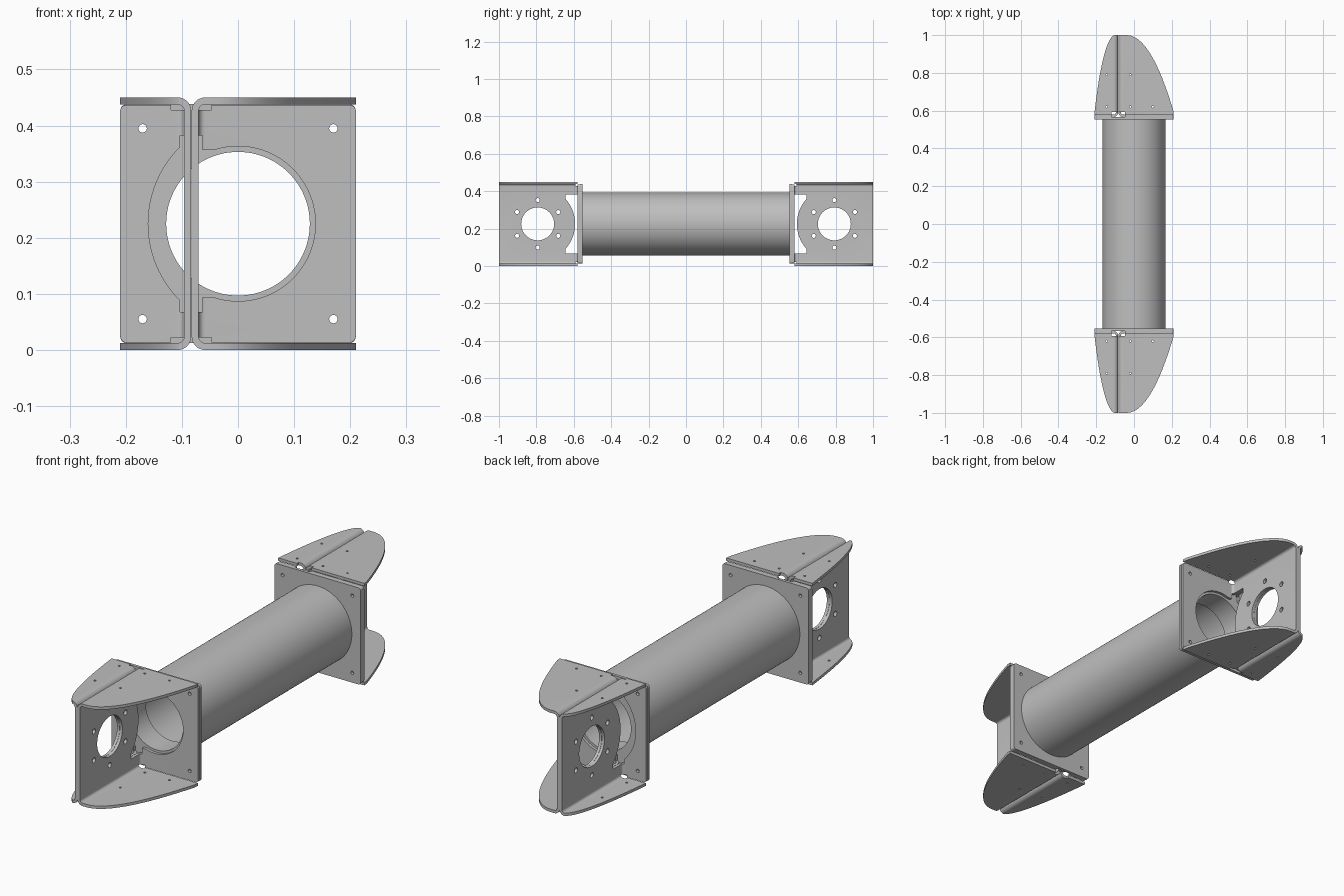
import bpy, bmesh, math

if "Cube" in bpy.data.objects:
    bpy.data.objects.remove(bpy.data.objects["Cube"])

CZ = 0.225          # height of the tube axis
XW = -0.083         # plane where the two brackets meet
T, R = 0.0125, 0.024  # sheet thickness, outer bend radius
YB = -0.567         # back of the bracket base

grey = bpy.data.materials.new("grey_metal")
grey.diffuse_color = (0.52, 0.52, 0.52, 1)
grey.use_nodes = True
grey.node_tree.nodes["Principled BSDF"].inputs["Base Color"].default_value = grey.diffuse_color


def prism(name, pts, axis, a, b):
    """Extrude a closed 2D outline along one axis from a to b."""
    place = {'x': lambda u, v, w: (w, u, v),
             'y': lambda u, v, w: (u, w, v),
             'z': lambda u, v, w: (u, v, w)}[axis]
    bm = bmesh.new()
    face = bm.faces.new([bm.verts.new(place(u, v, a)) for u, v in pts])
    new = bmesh.ops.extrude_face_region(bm, geom=[face])['geom']
    d = place(0, 0, b - a)
    bmesh.ops.translate(bm, vec=d, verts=[g for g in new if isinstance(g, bmesh.types.BMVert)])
    bmesh.ops.recalc_face_normals(bm, faces=bm.faces)
    me = bpy.data.meshes.new(name)
    bm.to_mesh(me)
    bm.free()
    me.materials.append(grey)
    ob = bpy.data.objects.new(name, me)
    bpy.context.collection.objects.link(ob)
    return ob


def arc(cx, cy, r, a0, a1, n=8):
    return [(cx + r * math.cos(math.radians(a0 + (a1 - a0) * i / n)),
             cy + r * math.sin(math.radians(a0 + (a1 - a0) * i / n))) for i in range(n + 1)]


def circle(cx, cy, r, n=32):
    return arc(cx, cy, r, 0, 360, n)[:-1]


def rect(x0, y0, x1, y1):
    return [(x0, y0), (x1, y0), (x1, y1), (x0, y1)]


def bezier(p, q, r, n=20):
    return [tuple((1 - t) ** 2 * p[k] + 2 * t * (1 - t) * q[k] + t * t * r[k] for k in (0, 1))
            for t in (i / n for i in range(n + 1))]


def rounded(x0, z0, x1, z1, r):
    return (arc(x1 - r, z1 - r, r, 0, 90, 5) + arc(x0 + r, z1 - r, r, 90, 180, 5)
            + arc(x0 + r, z0 + r, r, 180, 270, 5) + arc(x1 - r, z0 + r, r, 270, 360, 5))


def boolean(ob, pts, axis, a, b, op='DIFFERENCE', minus=None):
    """Combine an object with a temporary prism."""
    tool = prism("cutter", pts, axis, a, b)
    if minus:
        boolean(tool, *minus)
    m = ob.modifiers.new("cut", 'BOOLEAN')
    m.operation, m.solver, m.object = op, 'EXACT', tool
    bpy.context.view_layer.objects.active = ob
    bpy.ops.object.modifier_apply(modifier=m.name)
    bpy.data.objects.remove(tool, do_unlink=True)


def finish(ob, mirror=True):
    bpy.ops.object.select_all(action='DESELECT')
    ob.select_set(True)
    bpy.context.view_layer.objects.active = ob
    bpy.ops.object.shade_smooth_by_angle(angle=math.radians(30))
    if mirror:
        m = ob.modifiers.new("other_end", 'MIRROR')
        m.use_axis = (False, True, False)
        m.use_mirror_merge = False


BOLTS = [(x, CZ + z) for x in (-0.17, 0.17) for z in (-0.17, 0.17)]

# Main tube
tube = prism("tube", circle(0, CZ, 0.168, 96), 'y', -0.555, 0.555)
boolean(tube, circle(0, CZ, 0.155, 96), 'y', -1, 1)
finish(tube, False)

# End flange plate and the collar that sits inside the tube
flange = prism("end_flange", rounded(-0.21, 0.012, 0.21, 0.438, 0.012), 'y', -0.566, -0.553)
boolean(flange, circle(0, CZ, 0.1545, 96), 'y', -0.56, -0.46, 'UNION')
boolean(flange, circle(0, CZ, 0.128, 96), 'y', -1, 0)
for x, z in BOLTS:
    boolean(flange, circle(x, z, 0.0075, 20), 'y', -1, 0)
finish(flange)

# Plan outline of the pointed fins
OUTLINE = (bezier((-0.04, -1), (0.09, -1), (0.208, -0.6)) + [(0.21, -0.58), (-0.21, -0.58)]
           + bezier((-0.208, -0.6), (-0.165, -0.97), (-0.105, -1)))


def bracket(name, s):
    """Folded sheet bracket on one side (s = 1 right, -1 left) of the joint plane."""
    x0 = XW + s * 0.0004
    far = 0.212 * s
    ri = R - T

    def fold(pts):  # local offsets from the joint plane to world x
        return [(x0 + s * u, v) for u, v in pts]

    w = abs(far - x0)
    # Channel: web with top and bottom fins
    prof = ([(w, 0.45)] + arc(R, 0.45 - R, R, 90, 180) + arc(R, R, R, 180, 270) + [(w, 0), (w, T)]
            + arc(R, R, ri, 270, 180) + arc(R, 0.45 - R, ri, 180, 90) + [(w, 0.45 - T)])
    channel = prism(name, fold(prof), 'y', -1.01, -0.58)
    boolean(channel, OUTLINE, 'z', -0.1, 0.6, 'INTERSECT')
    boolean(channel, rect(XW - 0.036, -0.592, XW + 0.036, -0.5), 'z', -0.1, 0.6)
    for hx, hy in [(-0.145, -0.79), (-0.02, -0.79), (-0.145, -0.62), (-0.02, -0.62), (0.1, -0.62)]:
        if (hx - XW) * s > 0:
            boolean(channel, circle(hx, hy, 0.005, 12), 'z', -0.1, 0.6)
    # Motor-style round opening with a ring of six holes
    boolean(channel, circle(-0.793, CZ, 0.088, 64), 'x', -0.2, 0.1)
    for hy, hz in circle(-0.793, CZ, 0.127, 12)[1::2]:
        pass
    for i in range(6):
        a = math.radians(30 + 60 * i)
        boolean(channel, circle(-0.793 + 0.127 * math.cos(a), CZ + 0.127 * math.sin(a), 0.011, 20),
                'x', -0.2, 0.1)

    # Base plate folded off the web
    wb = abs(0.21 * s - x0)
    prof = ([(0, -0.592)] + arc(R, YB - R, R, 180, 90) + [(wb, YB), (wb, YB - T)]
            + arc(R, YB - R, ri, 90, 180) + [(T, -0.592)])
    base = prism(name + "_base", fold(prof), 'z', 0.013, 0.437)
    boolean(base, rounded(-0.21, 0.013, 0.21, 0.437, 0.012), 'y', -0.7, -0.5, 'INTERSECT')
    for z0, z1 in ((-0.1, 0.022), (0.428, 0.6)):
        boolean(base, rect(XW - 0.036, z0, XW + 0.036, z1), 'y', -0.7, -0.5)
    for x, z in BOLTS:
        if x * s > 0:
            boolean(base, circle(x, z, 0.0075, 20), 'y', -1, 0)
    if s > 0:
        boolean(base, circle(0, CZ, 0.138, 96), 'y', -1, 0)
        boolean(base, rect(-0.1, CZ - 0.131, -0.035, CZ + 0.131), 'y', -1, 0)
    else:
        boolean(base, circle(0.033, CZ, 0.193, 96), 'y', -1, 0)

    # Crescent opening between web and base
    disc = (circle(-0.793, CZ, 0.2, 96), 'x', -0.3, 0.2)
    for part in (channel, base):
        boolean(part, rect(-0.645, CZ - 0.157, -0.55, CZ + 0.157), 'x', XW - 0.02, XW + 0.02,
                minus=disc)

    bpy.ops.object.select_all(action='DESELECT')
    base.select_set(True)
    channel.select_set(True)
    bpy.context.view_layer.objects.active = channel
    bpy.ops.object.join()
    finish(channel)


bracket("right_bracket", 1)
bracket("left_bracket", -1)
